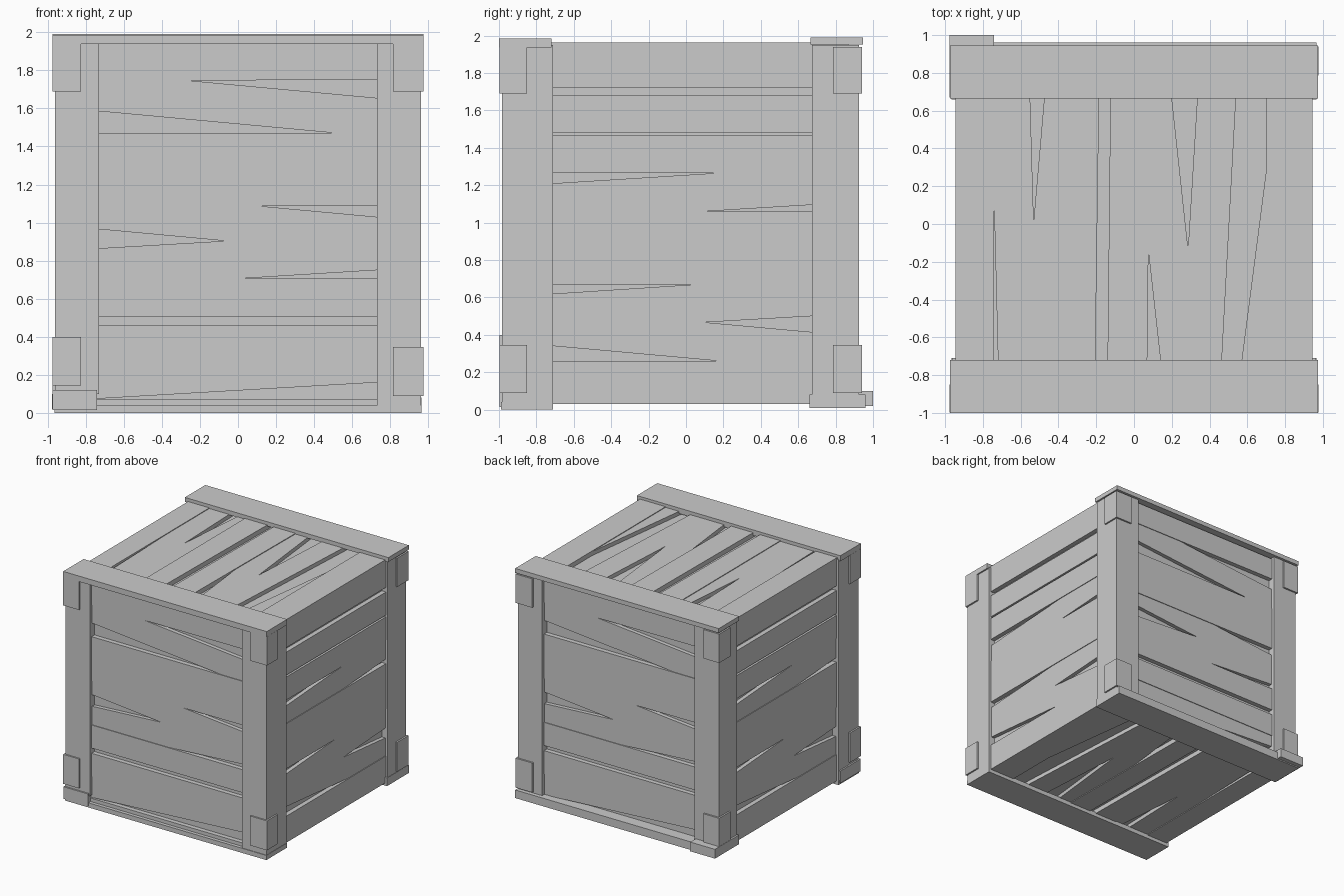
import bpy, bmesh
from mathutils import Matrix, Vector


def make(name, verts, faces):
    me = bpy.data.meshes.new(name)
    bm = bmesh.new()
    vs = [bm.verts.new(v) for v in verts]
    for f in faces:
        bm.faces.new([vs[i] for i in f])
    bmesh.ops.recalc_face_normals(bm, faces=bm.faces)
    bm.to_mesh(me)
    bm.free()
    ob = bpy.data.objects.new(name, me)
    bpy.context.collection.objects.link(ob)
    return ob


HEX = [(0, 1, 2, 3), (4, 5, 6, 7), (0, 1, 5, 4), (1, 2, 6, 5), (2, 3, 7, 6), (3, 0, 4, 7)]


def box(name, x, y, z):
    return make(name, [(a, b, c) for c in z
                       for a, b in ((x[0], y[0]), (x[1], y[0]), (x[1], y[1]), (x[0], y[1]))], HEX)


def planks(name, origin, u, v, n, ends, span, rows):
    """Each row: lower and upper edge at the two visible ends; continued under the posts."""
    u, v, n, o = Vector(u), Vector(v), Vector(n), Vector(origin)
    a, b = ends
    for i, (la, ua, lb, ub) in enumerate(rows):
        tilted = abs(ua - ub) > 0.03
        top, low = (-0.006 if tilted else 0), -0.045

        def edge(p, q, s):
            return p + (q - p) * (s - a) / (b - a)
        s, t = span
        quad = [(s, edge(la, lb, s)), (t, edge(la, lb, t)), (t, edge(ua, ub, t)), (s, edge(ua, ub, s))]
        make(f"{name}_plank_{i + 1}", [o + u * p + v * q + n * d for d in (low, top) for p, q in quad], HEX)


# planks of the front and back (z at left end, z at right end)
front_rows = [
    (1.745, 1.94, 1.75, 1.94), (1.585, 1.79, 1.45, 1.655), (1.27, 1.47, 1.27, 1.47),
    (1.085, 1.275, 1.09, 1.275), (0.965, 1.165, 0.83, 1.03), (0.66, 0.865, 0.75, 0.95),
    (0.505, 0.705, 0.505, 0.705), (0.26, 0.46, 0.26, 0.46), (0.075, 0.28, 0.16, 0.365),
    (0.03, 0.07, 0.03, 0.07)]
for nm, y, sx in (("front", -0.96, 1), ("back", 0.90, -1)):
    planks(nm, (0, y, 0), (sx, 0, 0), (0, 0, 1), (0, -sx, 0), (-0.73, 0.73), (-0.9, 0.9), front_rows)

# planks of the right and left sides
side_rows = [
    (1.72, 1.92, 1.72, 1.92), (1.48, 1.68, 1.48, 1.68), (1.265, 1.465, 1.265, 1.465),
    (1.01, 1.21, 1.095, 1.297), (0.86, 1.06, 0.86, 1.06), (0.67, 0.865, 0.67, 0.865),
    (0.42, 0.62, 0.50, 0.71), (0.34, 0.54, 0.215, 0.415), (0.04, 0.26, 0.04, 0.26)]
for nm, y, s in (("right", 0, 1), ("left", -0.03, -1)):
    planks(nm, (s * 0.945, y, 0), (0, s, 0), (0, 0, 1), (s, 0, 0), (-0.71, 0.675), (-0.88, 0.85), side_rows)

# planks of the lid and floor (x at one end, x at the other)
top_rows = [
    (-0.945, -0.74, -0.945, -0.74), (-0.72, -0.51, -0.755, -0.55), (-0.595, -0.39, -0.475, -0.27),
    (-0.40, -0.205, -0.40, -0.185), (-0.14, 0.07, -0.125, 0.085), (0.14, 0.35, -0.015, 0.20),
    (0.25, 0.465, 0.335, 0.54), (0.57, 0.78, 0.75, 0.93), (0.70, 0.945, 0.70, 0.945)]
for nm, y, z, s in (("lid", 0, 1.962, 1), ("floor", -0.04, 0.03, -1)):
    planks(nm, (0, y, z), (0, s, 0), (1, 0, 0), (0, 0, s), (-0.72, 0.67), (-0.92, 0.87), top_rows)

# backing seen through the gaps
box("inner_box", (-0.905, 0.905), (-0.92, 0.86), (0.07, 1.922))

# corner posts: one board on each face of every corner
for s, sn in ((1, "right"), (-1, "left")):
    for yn, y0, y1 in (("front", -0.985, -0.90), ("back", 0.85, 0.925)):
        lo = 0.1 if (s < 0) == (yn == "front") and s < 0 else 0.01
        box(f"{yn}_{sn}_post", sorted((s * 0.73, s * 0.962)), (y0, y1), (lo, 1.95))
    box(f"{sn}_front_side_post", sorted((s * 0.9, s * 0.962)), (-0.985, -0.71), (0.01, 1.95))
    box(f"{sn}_back_side_post", sorted((s * 0.9, s * 0.962)), (0.675, 0.925), (0.02, 1.95))

# cross boards along the lid and floor
box("lid_front_board", (-0.975, 0.975), (-1.0, -0.72), (1.937, 1.985))
box("lid_back_board", (-0.975, 0.975), (0.665, 0.945), (1.952, 1.99))
box("floor_front_board", (-0.965, 0.965), (-0.99, -0.71), (0.0, 0.04))
box("floor_back_board", (-0.965, 0.965), (0.66, 0.96), (0.01, 0.08))

# feet on the left corners
box("front_left_foot", (-0.975, -0.74), (-0.998, -0.72), (0.015, 0.12))
box("back_left_foot", (-0.978, -0.74), (0.67, 1.0), (0.02, 0.1))

# corner guards
for s, xi, sn in ((1, 0.815, "right"), (-1, 0.825, "left")):
    for yn, y in (("front", (-0.998, -0.85)), ("back", (0.785, 0.94))):
        up = 0.055 if s < 0 and yn == "front" else 0
        box(f"{yn}_{sn}_upper_guard", sorted((s * xi, s * 0.976)), y, (1.69, 1.94))
        box(f"{yn}_{sn}_lower_guard", sorted((s * xi, s * 0.976)), y, (0.09 + up, 0.345 + up))
